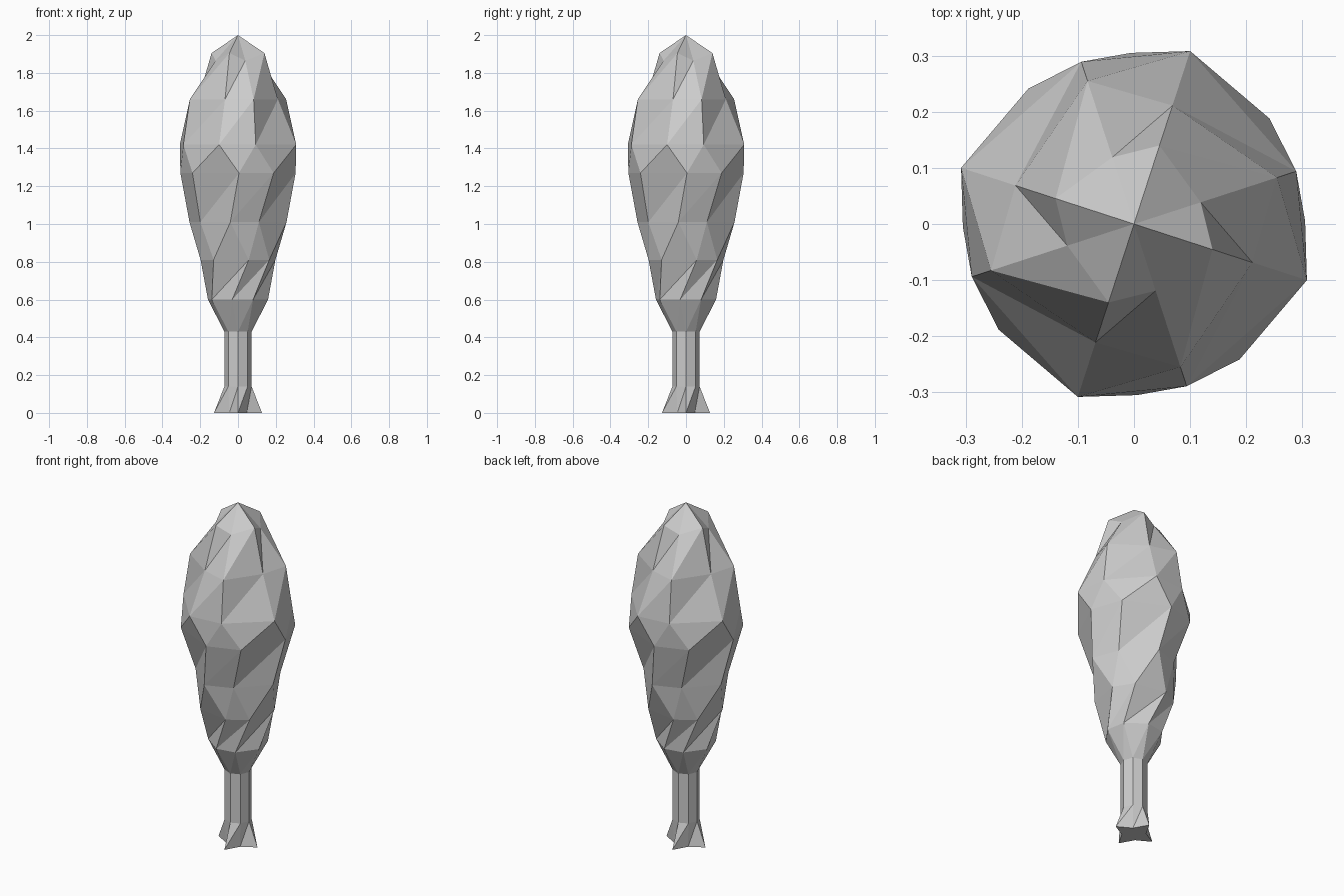
import bpy
from math import radians, cos, sin

if "Cube" in bpy.data.objects:
    bpy.data.objects.remove(bpy.data.objects["Cube"])


def loft(name, rings, apex=None, cap=False):
    """Skin eight-point rings with four-fold symmetry.
    Each ring is two corners (angle, radius, z), repeated every quarter turn."""
    verts, faces = [], []
    for ring in rings:
        for k in range(4):
            for ang, r, z in ring:
                a = radians(ang + 90 * k)
                verts.append((r * cos(a), r * sin(a), z))
    for j in range(len(rings) - 1):
        lo, up = 8 * j, 8 * (j + 1)
        for i in range(8):
            n = (i + 1) % 8
            faces.append((lo + i, lo + n, up + n))
            faces.append((lo + i, up + n, up + i))
    if apex is not None:
        top = 8 * (len(rings) - 1)
        verts.append((0, 0, apex))
        for i in range(8):
            faces.append((top + i, top + (i + 1) % 8, len(verts) - 1))
    if cap:
        faces.append(tuple(reversed(range(8))))
    mesh = bpy.data.meshes.new(name)
    mesh.from_pydata(verts, [], faces)
    mesh.update()
    obj = bpy.data.objects.new(name, mesh)
    bpy.context.collection.objects.link(obj)
    return obj


# trunk with four flared roots
loft("trunk", [
    [(0, 0.127, 0.0), (45, 0.065, 0.0)],
    [(0, 0.072, 0.14), (45, 0.072, 0.14)],
    [(0, 0.072, 0.43), (45, 0.072, 0.43)],
], cap=True)

# twisted faceted crown
loft("foliage", [
    [(0, 0.072, 0.43), (45, 0.072, 0.43)],
    [(-11, 0.162, 0.60), (30, 0.160, 0.60)],
    [(16, 0.206, 0.81), (52, 0.210, 0.81)],
    [(-9, 0.260, 1.01), (29, 0.228, 1.01)],
    [(1, 0.305, 1.27), (38, 0.306, 1.27)],
    [(-18, 0.324, 1.42), (18, 0.304, 1.42)],
    [(-18, 0.222, 1.66), (18, 0.268, 1.66)],
    [(-18, 0.147, 1.905), (18, 0.125, 1.865)],
], apex=2.0)
